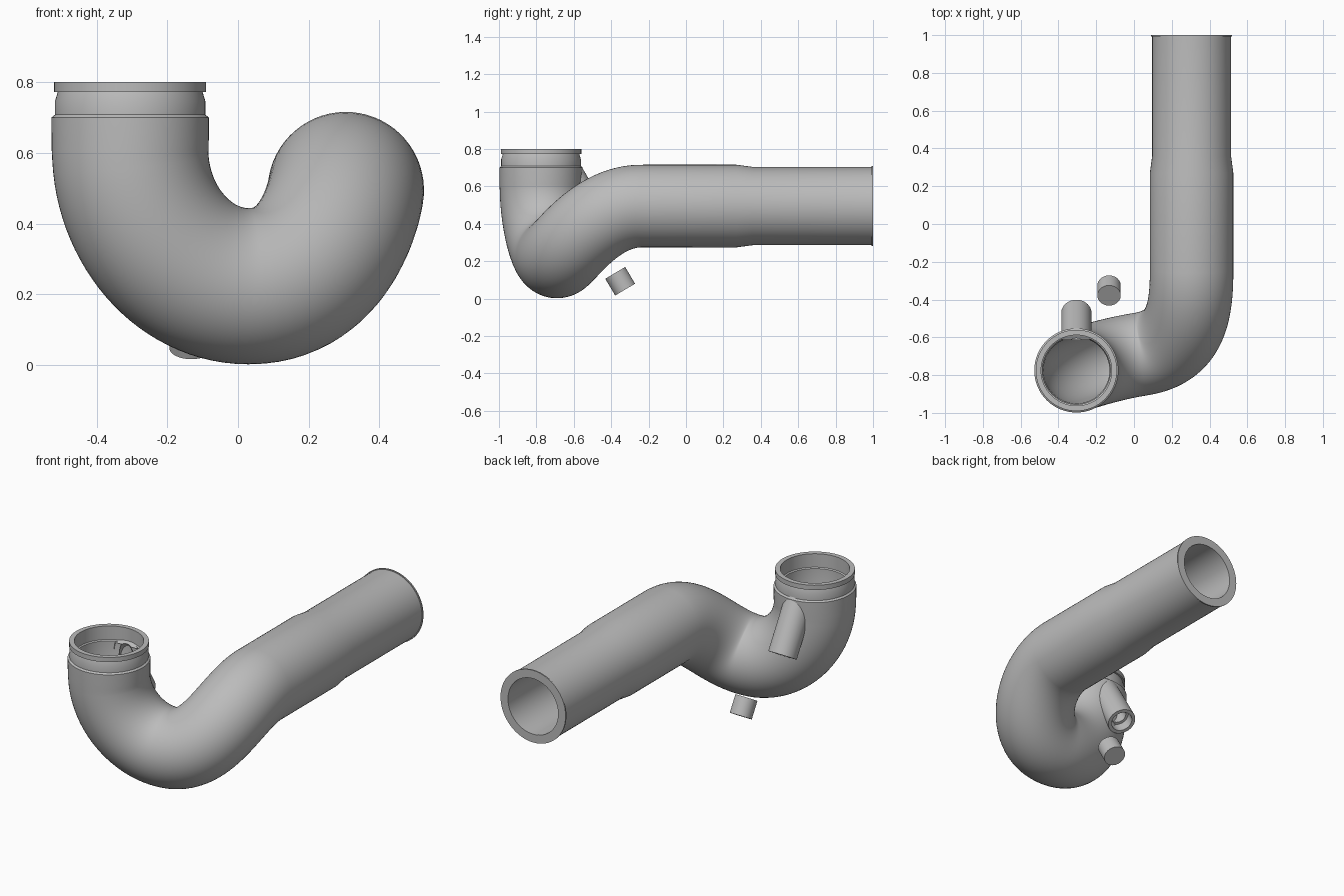
import bpy, bmesh, math
from mathutils import Vector

cube = bpy.data.objects.get("Cube")
if cube:
    bpy.data.objects.remove(cube)

grey = bpy.data.materials.new("plain_grey")
grey.use_nodes = True
COLOUR = (0.5, 0.5, 0.5, 1)
grey.diffuse_color = COLOUR
grey.node_tree.nodes["Principled BSDF"].inputs["Base Color"].default_value = COLOUR


def finish(name, bm):
    bmesh.ops.recalc_face_normals(bm, faces=bm.faces)
    mesh = bpy.data.meshes.new(name)
    bm.to_mesh(mesh)
    bm.free()
    mesh.materials.append(grey)
    obj = bpy.data.objects.new(name, mesh)
    bpy.context.collection.objects.link(obj)
    bpy.ops.object.select_all(action="DESELECT")
    obj.select_set(True)
    bpy.context.view_layer.objects.active = obj
    bpy.ops.object.shade_smooth_by_angle(angle=math.radians(30))
    return obj


def sweep(rings, sides, closed=True):
    """Skin circles (centre, direction, radius); closed joins the last to the first."""
    bm = bmesh.new()
    side = rings[0][1].orthogonal().normalized()
    previous = rings[0][1]
    loops = []
    for centre, direction, radius in rings:
        side = previous.rotation_difference(direction) @ side
        up = direction.cross(side)
        previous = direction
        loops.append([bm.verts.new(centre + radius * (math.cos(a) * side + math.sin(a) * up))
                      for a in (math.tau * i / sides for i in range(sides))])
    pairs = list(zip(loops, loops[1:]))
    if closed:
        pairs.append((loops[-1], loops[0]))
    else:
        bm.faces.new(loops[0])
        bm.faces.new(loops[-1])
    for a, b in pairs:
        for i in range(sides):
            j = (i + 1) % sides
            bm.faces.new((a[i], a[j], b[j], b[i]))
    return bm


def straight(origin, direction, profile):
    """Rings along a straight axis from (distance, radius) pairs."""
    return [(origin + direction * d, direction, r) for d, r in profile]


def bend(p0, p1, p2, p3, radius, steps=28):
    """Rings along a cubic curve."""
    rings = []
    for i in range(1, steps + 1):
        t = i / steps
        u = 1 - t
        centre = u**3 * p0 + 3 * u * u * t * p1 + 3 * u * t * t * p2 + t**3 * p3
        direction = u * u * (p1 - p0) + 2 * u * t * (p2 - p1) + t * t * (p3 - p2)
        rings.append((centre, direction.normalized(), radius))
    return rings


DOWN, BACK = Vector((0, 0, -1)), Vector((0, 1, 0))
top = Vector((-0.305, -0.775, 0.8))
inlet = Vector((-0.305, -0.775, 0.61))
bottom = Vector((0.03, -0.69, 0.223))
outlet = Vector((0.305, -0.25, 0.495))


def run(neck, radius, tail):
    rings = straight(top, DOWN, neck)
    rings += bend(inlet, Vector((-0.305, -0.775, 0.40)),
                  Vector((-0.155, -0.72, 0.223)), bottom, radius)
    rings += bend(bottom, Vector((0.26, -0.655, 0.223)),
                  Vector((0.305, -0.5, 0.485)), outlet, radius)
    return rings + straight(outlet, BACK, tail)


# Hollow trap pipe: stepped neck, double bend, long outlet with a reduction
outer = run([(0.028, 0.205), (0.055, 0.213), (0.092, 0.213), (0.1, 0.223), (0.19, 0.222)],
            0.221, [(0.52, 0.221), (0.61, 0.209), (1.245, 0.209)])
inner = run([(0.028, 0.187), (0.08, 0.187), (0.085, 0.18), (0.19, 0.18)],
            0.175, [(0.52, 0.175), (0.61, 0.165), (1.245, 0.165)])
finish("trap_pipe", sweep(outer + inner[::-1], 64))

# Collar around the inlet mouth and thin lip at the outlet end
finish("inlet_collar", sweep(straight(top, DOWN, [(0, 0.215), (0.028, 0.215),
                                                (0.028, 0.187), (0, 0.187)]), 64))
finish("outlet_lip", sweep(straight(outlet, BACK, [(1.242, 0.214), (1.25, 0.214),
                                                  (1.25, 0.165), (1.242, 0.165)]), 64))

# Hollow side spout, slanting down and back, trimmed flat inside the neck
slant = Vector((0, 0.51, -0.86)).normalized()
spout_end = Vector((-0.305, -0.47, 0.40))
bm = sweep(straight(spout_end, slant, [(-0.34, 0.08), (0, 0.08), (0, 0.06), (-0.06, 0.06),
                                      (-0.06, 0.045), (-0.34, 0.045)]), 40)
bmesh.ops.bisect_plane(bm, geom=bm.verts[:] + bm.edges[:] + bm.faces[:],
                       plane_co=(0, -0.615, 0), plane_no=BACK, clear_inner=True)
finish("side_spout", bm)

# Loose plug below the spout
plug_centre = Vector((-0.132, -0.352, 0.093))
finish("loose_plug", sweep(straight(plug_centre, slant, [(-0.052, 0.062), (0.052, 0.062)]),
                           40, closed=False))
